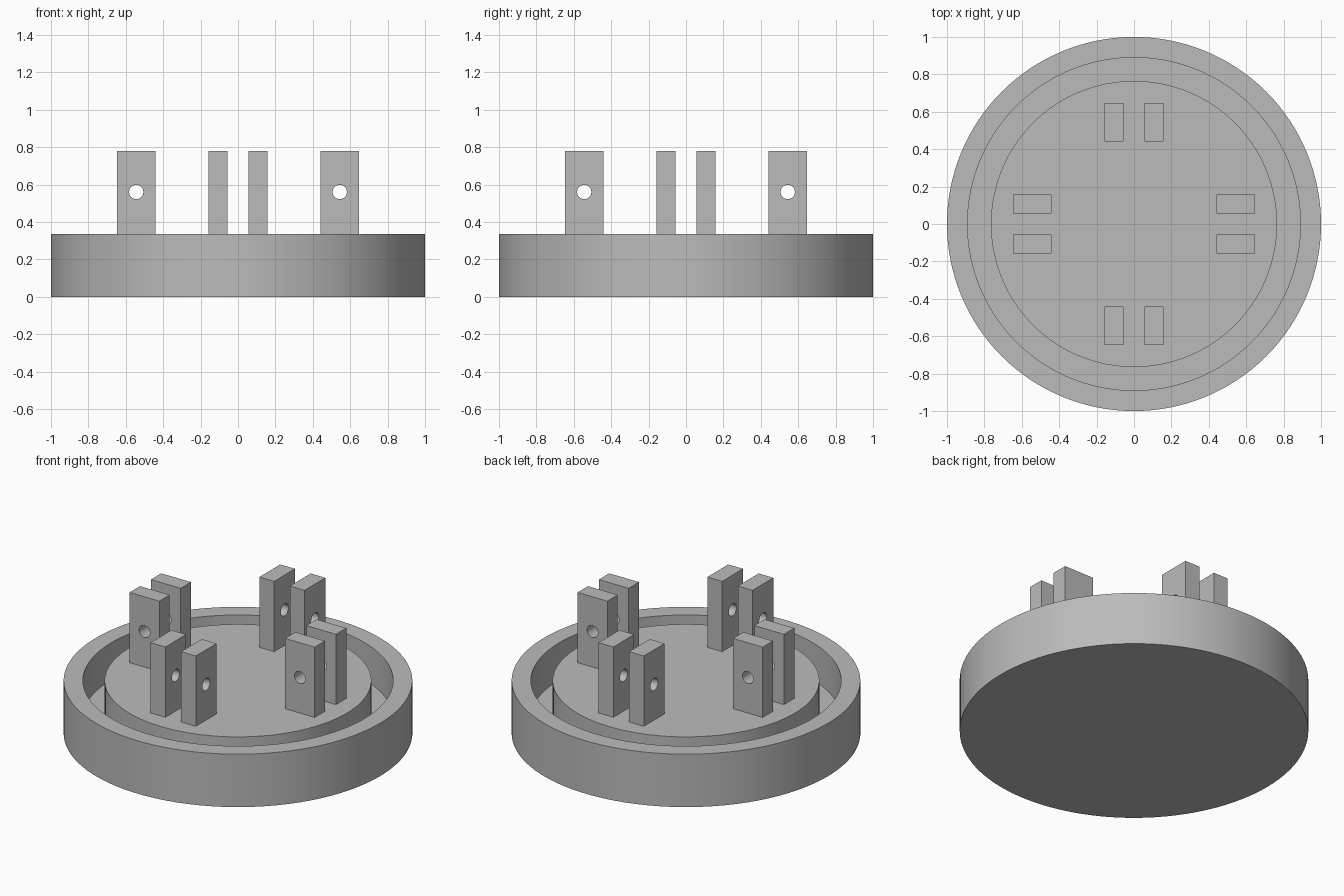
import bpy
import bmesh
from math import cos, sin, pi, radians
from mathutils import Matrix, Vector

cube = bpy.data.objects.get("Cube")
if cube:
    bpy.data.objects.remove(cube, do_unlink=True)

# Single plain grey material
grey = bpy.data.materials.new("grey")
grey.use_nodes = True
colour = (0.5, 0.5, 0.5, 1)
grey.diffuse_color = colour
grey.node_tree.nodes["Principled BSDF"].inputs["Base Color"].default_value = colour

SEGMENTS = 128
TOP = 0.335          # top of rim and platform
GROOVE_FLOOR = 0.1
PRONG_TOP = 0.78
HOLE_Z = 0.56


def make_object(name, bm):
    bmesh.ops.recalc_face_normals(bm, faces=bm.faces)
    mesh = bpy.data.meshes.new(name)
    bm.to_mesh(mesh)
    bm.free()
    mesh.materials.append(grey)
    obj = bpy.data.objects.new(name, mesh)
    bpy.context.collection.objects.link(obj)
    return obj


def smooth(obj):
    bpy.ops.object.select_all(action='DESELECT')
    obj.select_set(True)
    bpy.context.view_layer.objects.active = obj
    bpy.ops.object.shade_smooth_by_angle(angle=radians(30))


def lathe(name, profile):
    """Revolve a radius/height profile about z and cap both ends."""
    bm = bmesh.new()
    rings = []
    for r, z in profile:
        rings.append([bm.verts.new((r * cos(2 * pi * i / SEGMENTS),
                                    r * sin(2 * pi * i / SEGMENTS), z))
                      for i in range(SEGMENTS)])
    for low, high in zip(rings, rings[1:]):
        for i in range(SEGMENTS):
            j = (i + 1) % SEGMENTS
            bm.faces.new((low[i], low[j], high[j], high[i]))
    bm.faces.new(rings[0])
    bm.faces.new(rings[-1])
    return make_object(name, bm)


def prong(name, inner, outer, side, angle):
    """Upright block with a round cross hole, turned about z."""
    near, far = 0.055, 0.158
    mid = (inner + outer) / 2
    bm = bmesh.new()
    size = Vector((outer - inner, far - near, PRONG_TOP - TOP))
    centre = Vector((mid, side * (near + far) / 2, (PRONG_TOP + TOP) / 2))
    bmesh.ops.create_cube(bm, size=1, matrix=Matrix.Translation(centre)
                          @ Matrix.Diagonal(size).to_4x4())
    block = make_object(name, bm)

    bm = bmesh.new()
    bmesh.ops.create_cone(
        bm, cap_ends=True, segments=32, radius1=0.038, radius2=0.038, depth=1,
        matrix=Matrix.Translation((mid, 0, HOLE_Z)) @ Matrix.Rotation(pi / 2, 4, 'X'))
    cutter = make_object("hole_cutter", bm)
    cutter.hide_render = True

    cut = block.modifiers.new("cross_hole", 'BOOLEAN')
    cut.operation = 'DIFFERENCE'
    cut.solver = 'EXACT'
    cut.object = cutter
    bpy.context.view_layer.objects.active = block
    bpy.ops.object.modifier_apply(modifier=cut.name)
    bpy.data.objects.remove(cutter, do_unlink=True)

    block.data.transform(Matrix.Rotation(angle, 4, 'Z'))
    smooth(block)


# Round base: outer wall, rim, ring groove and central platform
base = lathe("round_base", [
    (1, 0), (1, TOP), (0.89, TOP), (0.89, GROOVE_FLOOR),
    (0.765, GROOVE_FLOOR), (0.765, TOP)])
smooth(base)

# Four pairs of drilled prongs
for k, place in enumerate(("left", "back", "right", "front")):
    for n, side in enumerate((-1, 1), 1):
        prong(f"{place}_prong_{n}", 0.44, 0.648, side, k * pi / 2)
